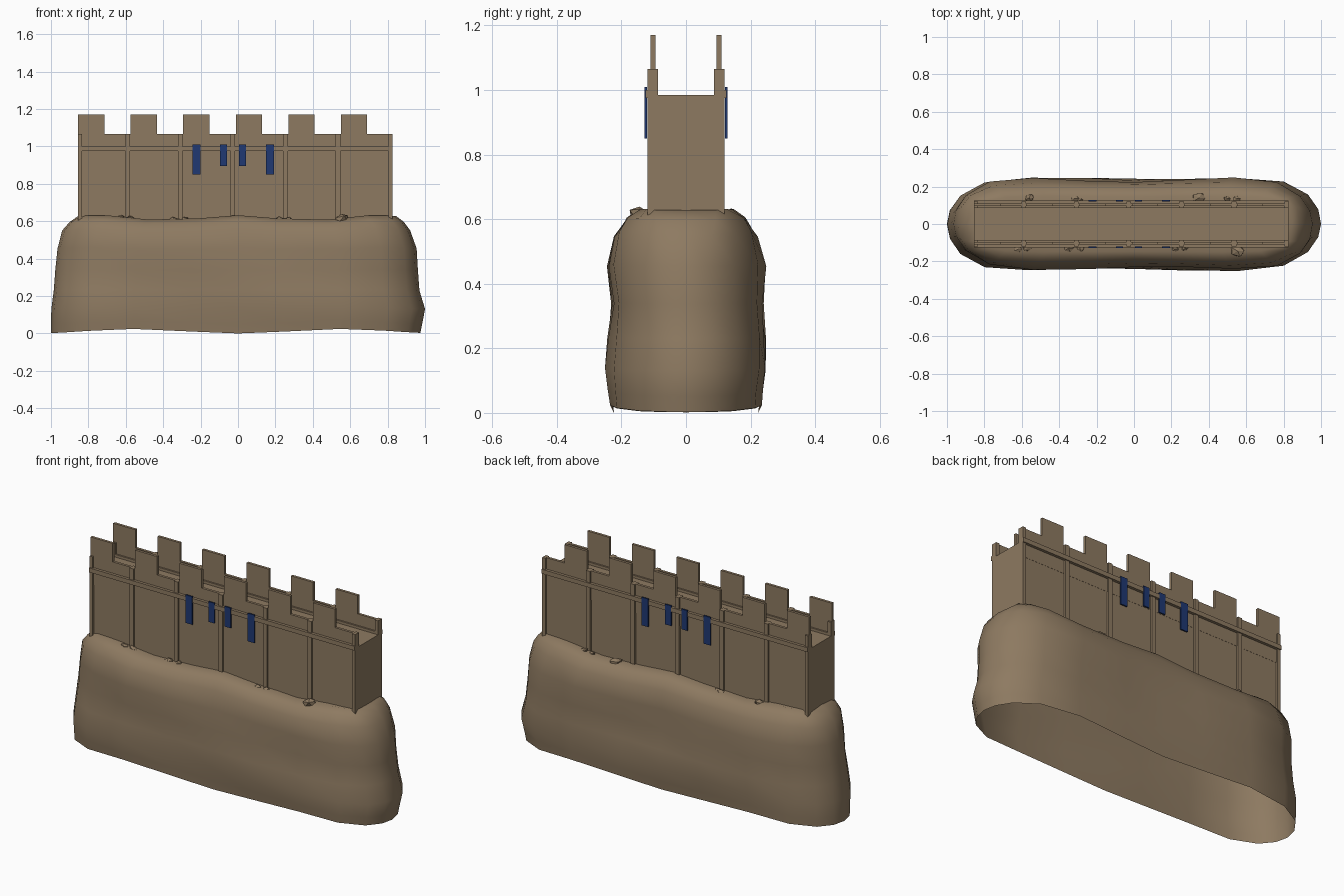
import bpy, bmesh, math, random
from mathutils import Vector

random.seed(4)
cube = bpy.data.objects.get("Cube")
if cube:
    bpy.data.objects.remove(cube, do_unlink=True)


def material(name, color):
    m = bpy.data.materials.new(name)
    m.use_nodes = True
    m.diffuse_color = color
    m.node_tree.nodes["Principled BSDF"].inputs["Base Color"].default_value = color
    return m


stone = material("sandy_stone", (0.27, 0.195, 0.12, 1))
blue = material("banner_blue", (0.014, 0.04, 0.17, 1))


def finish(name, bm, mat, smooth=False):
    bmesh.ops.recalc_face_normals(bm, faces=bm.faces[:])
    mesh = bpy.data.meshes.new(name)
    bm.to_mesh(mesh)
    bm.free()
    mesh.materials.append(mat)
    for p in mesh.polygons:
        p.use_smooth = smooth
    ob = bpy.data.objects.new(name, mesh)
    bpy.context.collection.objects.link(ob)
    return ob


def add_box(bm, x0, x1, y0, y1, z0, z1):
    verts = bmesh.ops.create_cube(bm, size=1)["verts"]
    for v in verts:
        v.co = Vector(((x0 + x1) / 2 + v.co.x * (x1 - x0),
                       (y0 + y1) / 2 + v.co.y * (y1 - y0),
                       (z0 + z1) / 2 + v.co.z * (z1 - z0)))


def boxes(name, specs, mat):
    bm = bmesh.new()
    for s in specs:
        add_box(bm, *s)
    return finish(name, bm, mat)


def both_sides(name, specs, mat):
    """Boxes given for the back, repeated on the front."""
    flipped = [(a, b, -d, -c, e, f) for a, b, c, d, e, f in specs]
    return boxes(name, specs + flipped, mat)


# Rocky base: lofted rings, open underneath
quarter = [(0, .95), (.25, .97), (.56, 1), (.8, .91), (.93, .62), (.985, .3)]
plan = quarter + [(1, 0)] + [(u, -v) for u, v in reversed(quarter)]
plan += [(-u, v) for u, v in reversed(plan[1:-1])]

# height, half depth, left end, right end, squareness
rings = [(0, .235, 1, .975, 1), (.05, .24, 1, .985, 1),
         (.13, .25, .998, 1, 1), (.23, .245, .985, .97, 1),
         (.34, .232, .977, .962, 1), (.46, .242, .965, .955, 1),
         (.56, .22, .94, .92, .8), (.605, .19, .9, .885, .6),
         (.632, .15, .855, .845, .4), (.62, .07, .78, .77, .4)]

bm = bmesh.new()
loops = []
for z, depth, left, right, power in rings:
    loop = []
    for u, v in plan:
        x = u * (right if u > 0 else left)
        side = (v > 0) - (v < 0)
        y = side * abs(v) ** power * depth
        mid = math.sin(math.pi * z / .63)
        y += side * .009 * mid * math.sin(5 * x + 9 * z + side)
        top = z / .63
        h = z - .028 * top ** 3 * math.sin(math.pi * x / .75) ** 2
        h += .024 * (1 - top) ** 4 * math.sin(math.pi * x / 1.1) ** 2
        loop.append(bm.verts.new((x, y, h)))
    loops.append(loop)
n = len(plan)
for low, high in zip(loops, loops[1:]):
    for i in range(n):
        j = (i + 1) % n
        bm.faces.new((low[i], low[j], high[j], high[i]))
bm.faces.new(loops[-1])
finish("rock_base", bm, stone, smooth=True)

# Wall core with walkway on top
X0, X1 = -.855, .825
boxes("wall_core", [(X0, X1, -.109, .109, .45, .985)], stone)

# Parapets and merlons
step = .281
both_sides("parapets", [(X0, X1, .095, .11, .9, 1.065)], stone)
both_sides("merlons", [(X0 + i * step, X0 + i * step + .14, .095, .11, 1.06, 1.17)
                       for i in range(6)], stone)

# Posts and horizontal rails
posts = [(-.602 + i * step, -.577 + i * step) for i in range(5)]
posts += [(X0, X0 + .02), (X1 - .02, X1)]
both_sides("wall_posts", [(a, b, .086, .12, .5, 1.065) for a, b in posts], stone)
both_sides("wall_rails", [(X0, X1, .086, .126, .975, 1.0)], stone)

# Hanging blue banners
banners = [(-.243, -.2, .85), (-.097, -.06, .895), (.005, .043, .895), (.15, .193, .85)]
both_sides("banners", [(a, b, .1205, .128, z, 1.01) for a, b, z in banners], blue)

# Loose stones along the foot of the wall
bm = bmesh.new()
spots = [(-.62, -.135, .02), (-.57, -.13, .02), (-.35, -.13, .026), (-.29, -.13, .024),
         (.22, -.135, .018), (.275, -.13, .02), (.555, -.145, .036),
         (.55, .135, .022), (.5, .135, .018), (.35, .14, .036),
         (-.285, .13, .018), (-.32, .135, .024), (-.56, .14, .024)]
for x, y, r in spots:
    verts = bmesh.ops.create_icosphere(bm, subdivisions=1, radius=r)["verts"]
    ground = .625 - .024 * math.sin(math.pi * x / .75) ** 2
    tilt = random.uniform(-.5, .5)
    for v in verts:
        p = v.co * random.uniform(.85, 1.15)
        v.co = Vector((x + p.x * 1.15, y + p.y * .85, ground + p.z * .75 + tilt * p.x))
finish("loose_stones", bm, stone)
